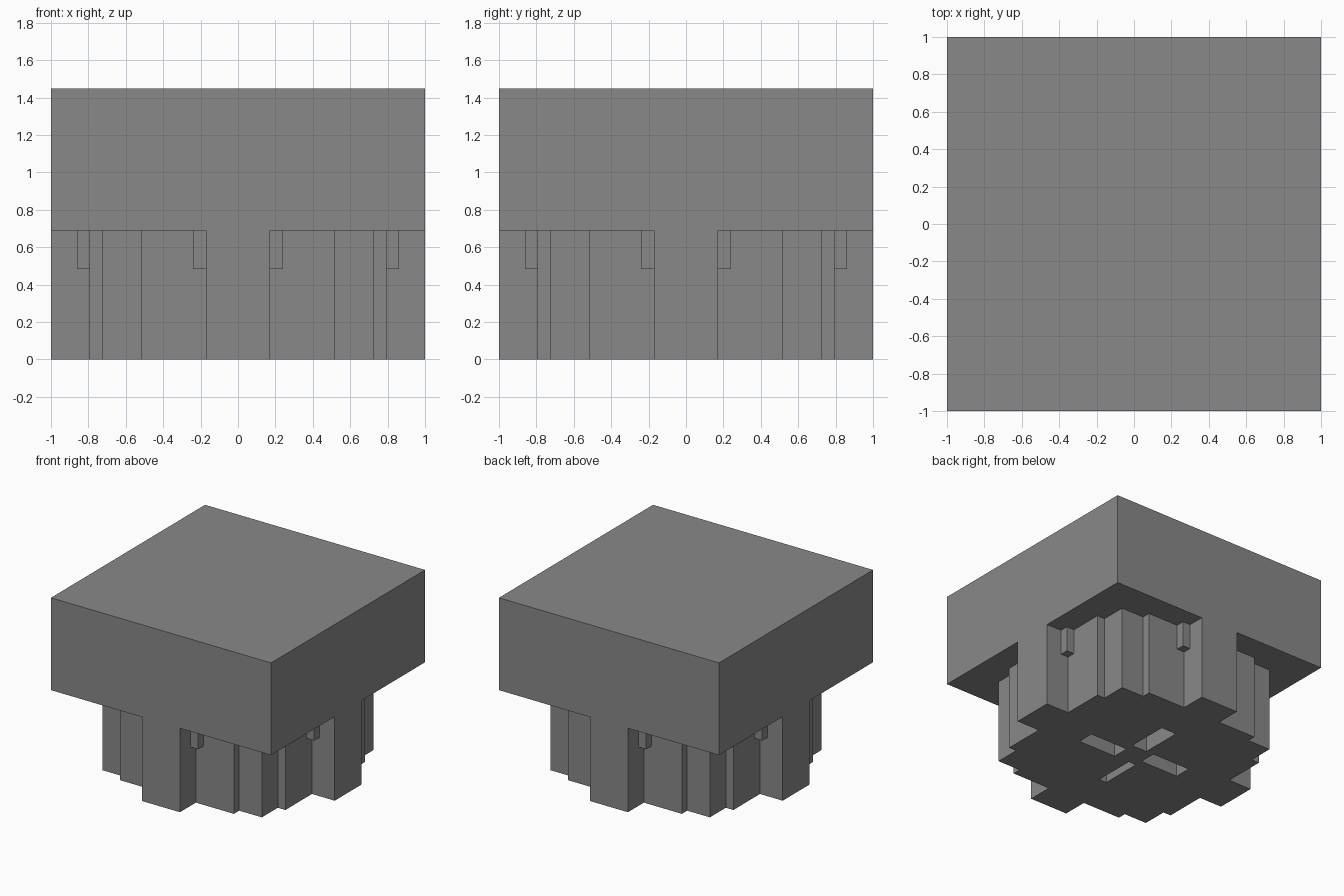
import bpy
import bmesh

U = 2 / 29          # grid module: the slab is 29 modules wide
NECK = 10           # column height in modules
TOP = 21            # overall height in modules

if "Cube" in bpy.data.objects:
    bpy.data.objects.remove(bpy.data.objects["Cube"], do_unlink=True)

grey = bpy.data.materials.new("stone_grey")
grey.use_nodes = True
colour = (0.25, 0.25, 0.25, 1)
grey.diffuse_color = colour
grey.node_tree.nodes["Principled BSDF"].inputs["Base Color"].default_value = colour


def prism(name, outline, z0, z1):
    """Extrude a flat outline, given in modules, from z0 to z1."""
    bm = bmesh.new()
    face = bm.faces.new([bm.verts.new((x * U, y * U, z0 * U)) for x, y in outline])
    new = bmesh.ops.extrude_face_region(bm, geom=[face])["geom"]
    verts = [v for v in new if isinstance(v, bmesh.types.BMVert)]
    bmesh.ops.translate(bm, verts=verts, vec=(0, 0, (z1 - z0) * U))
    bmesh.ops.recalc_face_normals(bm, faces=bm.faces)
    mesh = bpy.data.meshes.new(name)
    bm.to_mesh(mesh)
    bm.free()
    mesh.materials.append(grey)
    obj = bpy.data.objects.new(name, mesh)
    bpy.context.collection.objects.link(obj)
    return obj


def turn(points, quarters):
    for _ in range(quarters):
        points = [(-y, x) for x, y in points]
    return points


def rect(x0, x1, y0, y1):
    return [(x0, y0), (x1, y0), (x1, y1), (x0, y1)]


# Square slab on top
prism("top_slab", rect(-14.5, 14.5, -14.5, 14.5), NECK, TOP)

# Stepped cross-shaped column, one quarter of the outline turned four times
quarter = [(14.5, -2.5), (14.5, 2.5), (11.5, 2.5), (11.5, 7.5), (10.5, 7.5),
           (10.5, 10.5), (7.5, 10.5), (7.5, 11.5), (2.5, 11.5)]
outline = [p for q in range(4) for p in turn(quarter, q)]
column = prism("stepped_column", outline, 0, NECK)

# Pinwheel of slots in the underside; the front slot is narrower
for q, side in enumerate(("back", "right", "front", "left")):
    inner = 0.5 if side == "front" else -0.5
    cutter = prism(side + "_slot_cutter", turn(rect(inner, 1.5, 1.5, 6.5), q), -1, 5)
    cutter.hide_render = True
    cutter.hide_set(True)
    cut = column.modifiers.new(side + "_slot", "BOOLEAN")
    cut.operation = "DIFFERENCE"
    cut.solver = "EXACT"
    cut.object = cutter

# Apply the cuts and drop the cutters
bpy.context.view_layer.update()
evaluated = column.evaluated_get(bpy.context.evaluated_depsgraph_get())
cut_mesh = bpy.data.meshes.new_from_object(evaluated)
cutters = [m.object for m in column.modifiers]
column.modifiers.clear()
column.data = cut_mesh
for cutter in cutters:
    bpy.data.objects.remove(cutter, do_unlink=True)

# Small brackets in the corners beside each arm
for q, side in enumerate(("left", "back", "right", "front")):
    for i, y in enumerate((-3.5, 2.5)):
        prism(f"{side}_bracket_{i + 1}", turn(rect(11.5, 12.5, y, y + 1), q), 7, NECK)
